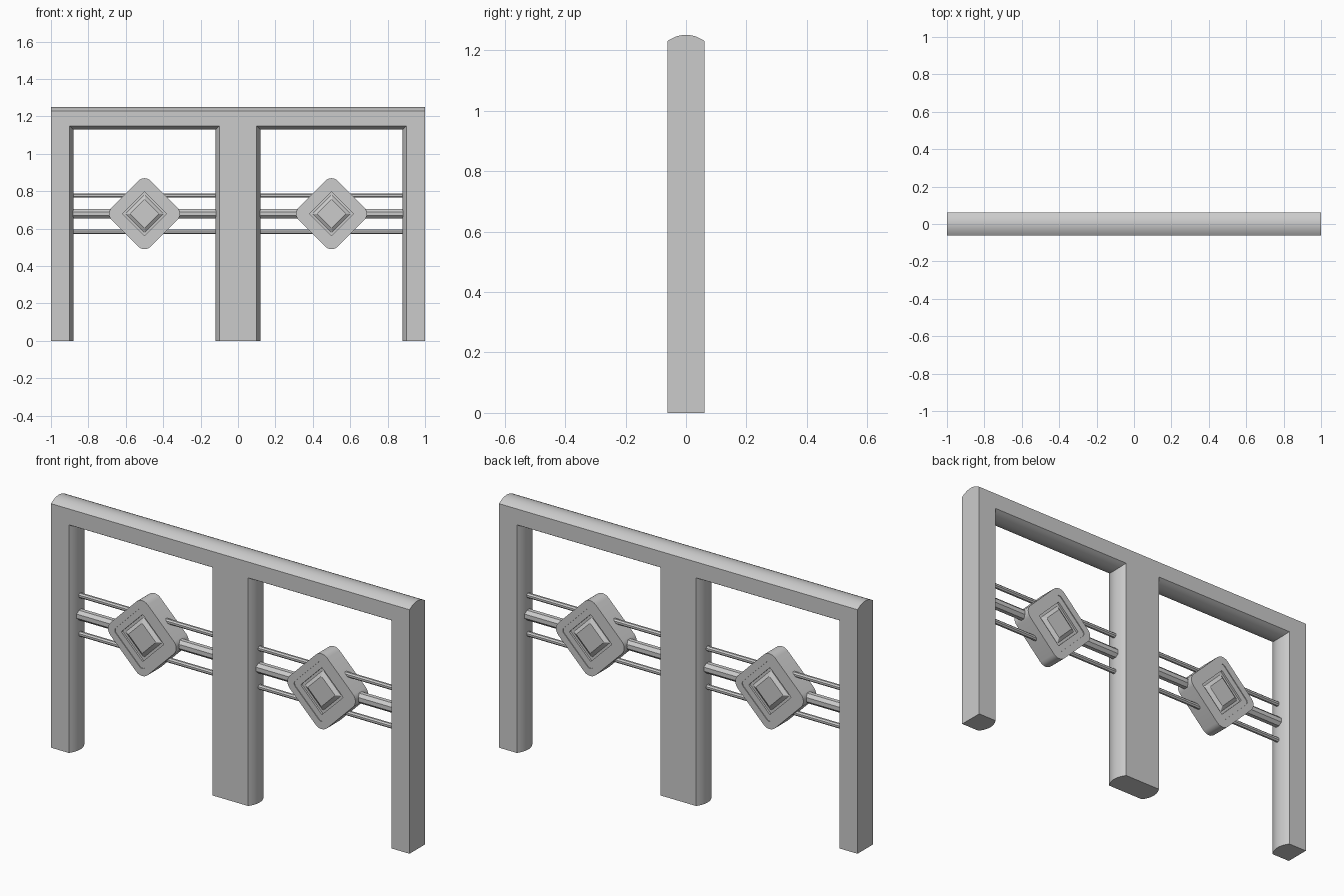
import bpy, bmesh, math

if "Cube" in bpy.data.objects:
    bpy.data.objects.remove(bpy.data.objects["Cube"])

grey = bpy.data.materials.new("light_grey")
grey.use_nodes = True
colour = (0.6, 0.6, 0.6, 1)
grey.diffuse_color = colour
grey.node_tree.nodes["Principled BSDF"].inputs["Base Color"].default_value = colour

HALF = 0.062    # half the depth of the frame
BULGE = 0.021   # how far the rounded edges swell


def loft(name, rings):
    """Skin a row of equal rings and cap both ends."""
    bm = bmesh.new()
    rows = [[bm.verts.new(p) for p in ring] for ring in rings]
    n = len(rows[0])
    for a, b in zip(rows, rows[1:]):
        for i in range(n):
            j = (i + 1) % n
            bm.faces.new((a[i], a[j], b[j], b[i]))
    bm.faces.new(rows[0])
    bm.faces.new(rows[-1])
    bmesh.ops.recalc_face_normals(bm, faces=bm.faces)
    mesh = bpy.data.meshes.new(name)
    bm.to_mesh(mesh)
    bm.free()
    mesh.materials.append(grey)
    obj = bpy.data.objects.new(name, mesh)
    bpy.context.collection.objects.link(obj)
    bpy.ops.object.select_all(action='DESELECT')
    obj.select_set(True)
    bpy.context.view_layer.objects.active = obj
    bpy.ops.object.shade_smooth_by_angle(angle=math.radians(25))
    return obj


def bar_profile(low, high, round_low, round_high, steps=12):
    """Section of a bar as (across, y), with its edges flat or arched."""
    def edge(base, swell):
        pts = []
        for i in range(steps + 1):
            t = 2 * i / steps - 1
            pts.append((base + swell * (1 - t * t), t * HALF))
        return pts if swell else [pts[0], pts[-1]]
    return (edge(high, BULGE * round_high) +
            edge(low, -BULGE * round_low)[::-1])


def post(name, low, high, round_low, round_high):
    section = bar_profile(low, high, round_low, round_high)
    loft(name, [[(x, y, z) for x, y in section] for z in (0, 1.15)])


def diamond(x, z, y, reach, radius, steps=6):
    """Ring of a square stood on its corner, with rounded corners."""
    pts = []
    for k in range(4):
        corner = k * math.pi / 2
        d = reach - radius
        for i in range(steps + 1):
            a = corner + (i / steps - 0.5) * math.pi / 2
            pts.append((x + d * math.cos(corner) + radius * math.cos(a), y,
                        z + d * math.sin(corner) + radius * math.sin(a)))
    return pts


def rod(name, x0, x1, z, radius, sides):
    ring = [(radius * math.cos(a), radius * math.sin(a)) for a in
            (math.tau * (i + 0.5) / sides for i in range(sides))]
    loft(name, [[(x, y, z + h) for y, h in ring] for x in (x0, x1)])


# Frame: three posts under a lintel with arched top and underside
post("right_post", -1, -0.9, 0, 1)
post("centre_post", -0.1, 0.1, 1, 1)
post("left_post", 0.9, 1, 1, 0)
lintel = bar_profile(1.15, 1.23, 1, 1)
loft("lintel", [[(x, y, z) for z, y in lintel] for x in (-1, 1)])

# Medallion steps from the middle of the face outwards: depth, reach, corner
STEPS = [(0.05, 0.075, 0.004), (0.036, 0.1, 0.004), (0.036, 0.117, 0.004),
         (0.046, 0.117, 0.004), (0.046, 0.152, 0.02), (0.05, 0.152, 0.02),
         (0.05, 0.19, 0.045)]
MIDDLE = 0.68

for side, x in (("right", -0.5), ("left", 0.5)):
    front = [diamond(x, MIDDLE, -y, d, r) for y, d, r in STEPS]
    back = [diamond(x, MIDDLE, y, d, r) for y, d, r in reversed(STEPS)]
    loft(side + "_medallion", front + back)
    # Rails run into the posts on both sides
    rod(side + "_middle_rail", x - 0.385, x + 0.385, MIDDLE, 0.027, 8)
    rod(side + "_upper_rail", x - 0.385, x + 0.385, MIDDLE + 0.097, 0.0125, 8)
    rod(side + "_lower_rail", x - 0.385, x + 0.385, MIDDLE - 0.097, 0.0125, 8)
